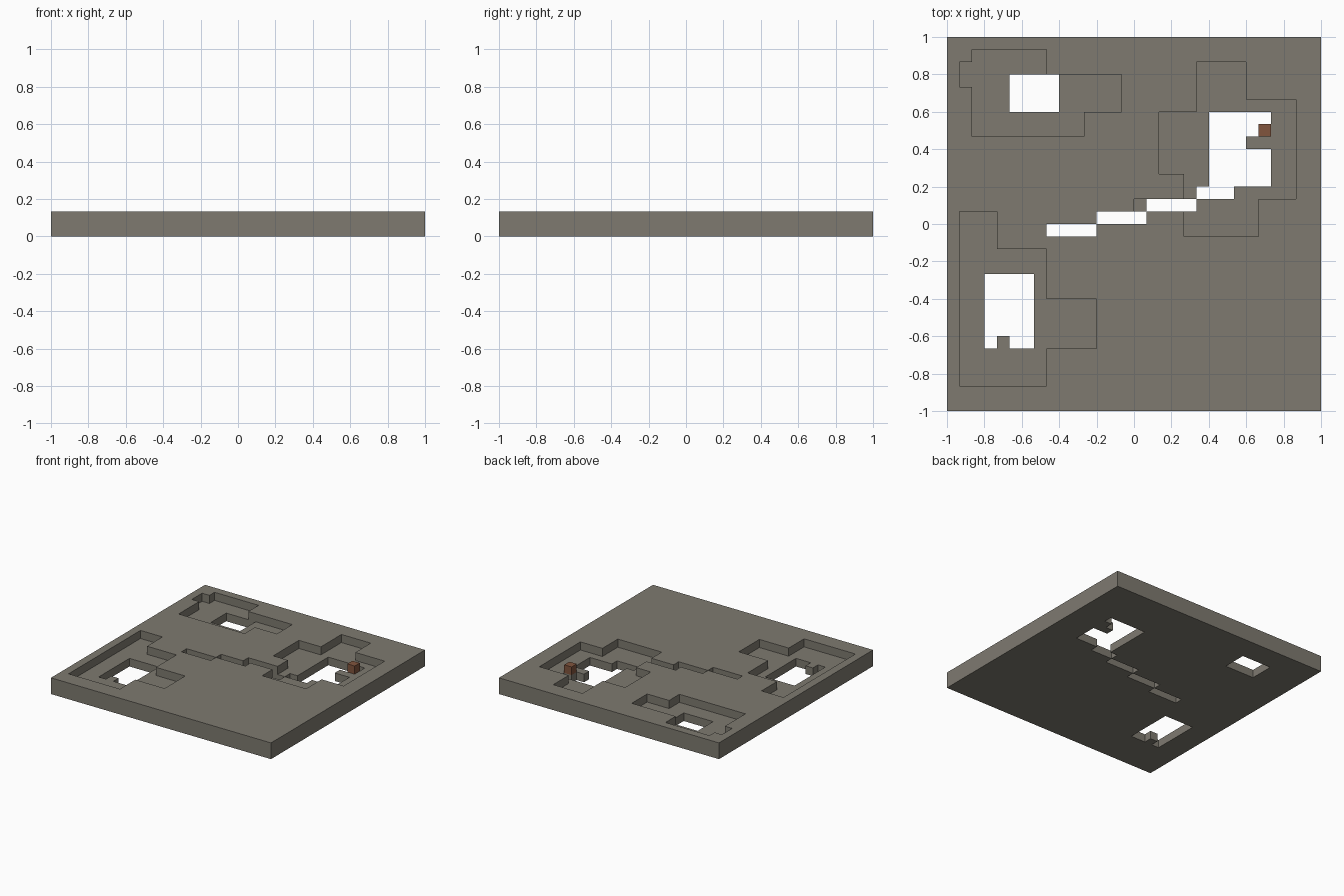
import bpy, bmesh

cube = bpy.data.objects.get("Cube")
if cube:
    bpy.data.objects.remove(cube, do_unlink=True)

U = 1 / 15   # size of one block; the plate is 30 x 30 x 2 blocks
N = 15


def material(name, rgb):
    m = bpy.data.materials.new(name)
    m.use_nodes = True
    m.diffuse_color = (*rgb, 1)
    m.node_tree.nodes["Principled BSDF"].inputs["Base Color"].default_value = (*rgb, 1)
    return m


def cells(*rects):
    """All block cells covered by rectangles given as x0, y0, x1, y1."""
    return {(x, y) for x0, y0, x1, y1 in rects
            for x in range(x0, x1) for y in range(y0, y1)}


def build_blocks(name, blocks, mat):
    """Make one closed skin around a set of block cells."""
    bm = bmesh.new()
    verts = {}

    def vert(p):
        if p not in verts:
            verts[p] = bm.verts.new([c * U for c in p])
        return verts[p]

    for b in blocks:
        for axis in range(3):
            for side in (0, 1):
                near = list(b)
                near[axis] += 2 * side - 1
                if tuple(near) in blocks:
                    continue
                i, j = (axis + 1) % 3, (axis + 2) % 3
                ring = []
                for di, dj in ((0, 0), (1, 0), (1, 1), (0, 1)):
                    p = list(b)
                    p[axis] += side
                    p[i] += di
                    p[j] += dj
                    ring.append(vert(tuple(p)))
                bm.faces.new(ring if side else ring[::-1])
    mesh = bpy.data.meshes.new(name)
    bm.to_mesh(mesh)
    bm.free()
    mesh.materials.append(mat)
    obj = bpy.data.objects.new(name, mesh)
    bpy.context.collection.objects.link(obj)
    return obj


stone = material("stone grey", (0.209, 0.195, 0.163))
brown = material("clay brown", (0.22, 0.09, 0.047))

# Openings through the full thickness
small_hole = cells((-10, 9, -6, 12))
left_hole = cells((-12, -10, -8, -4)) - cells((-11, -10, -10, -9))
right_hole = cells((6, 3, 11, 9)) - cells((9, 6, 11, 7), (10, 7, 11, 8))
crack = cells((-7, -1, -3, 0), (-3, 0, 1, 1), (1, 1, 5, 2), (5, 2, 8, 3))
holes = small_hole | left_hole | right_hole | crack

# Pits sunk one block deep into the upper layer
small_pit = cells((-13, 7, -4, 12), (-4, 9, -1, 12), (-13, 12, -7, 14), (-14, 11, -13, 13))
left_pit = cells((-14, -13, -7, -2), (-14, -2, -11, 1), (-7, -10, -3, -6))
right_pit = cells((2, 4, 13, 9), (4, 2, 13, 4), (4, -1, 10, 2),
                  (5, 9, 13, 10), (5, 10, 9, 13))
crack_ledge = cells((0, 1, 1, 2))
pits = small_pit | left_pit | right_pit | crack_ledge

# Stone plate in two layers
full = cells((-N, -N, N, N))
lower = {(x, y, 0) for x, y in full - holes}
upper = {(x, y, 1) for x, y in full - holes - pits}
build_blocks("stone_plate", lower | upper, stone)

# Single brown block standing on the pit ledge
build_blocks("brown_block", {(10, 7, 1)}, brown)
